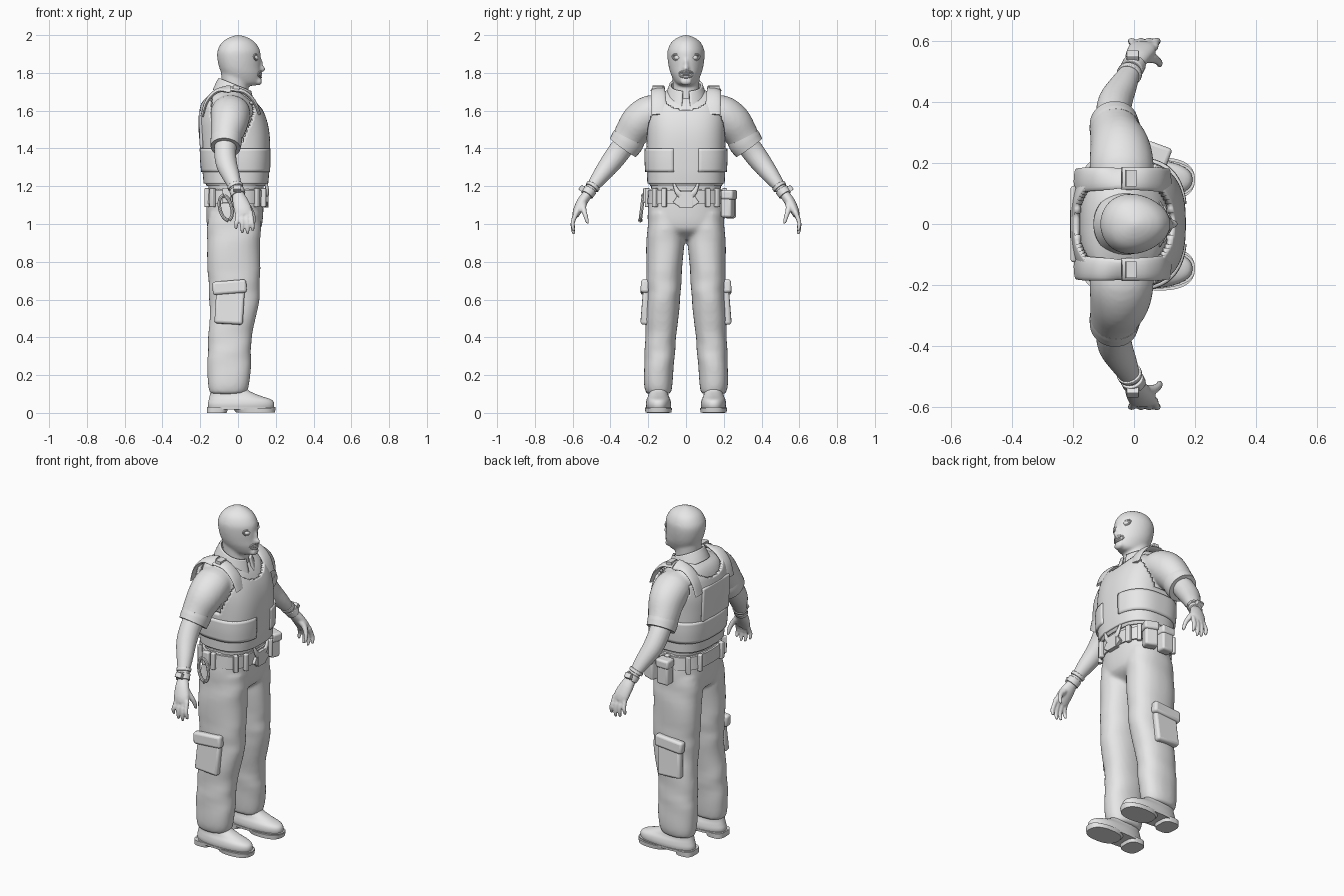
import bpy, bmesh, math
from mathutils import Vector, Matrix

if "Cube" in bpy.data.objects:
    bpy.data.objects.remove(bpy.data.objects["Cube"])

grey = bpy.data.materials.new("plain grey")
grey.diffuse_color = (0.8, 0.8, 0.8, 1)
grey.use_nodes = True
grey.node_tree.nodes["Principled BSDF"].inputs["Base Color"].default_value = grey.diffuse_color


def finish(name, bm, mirror=False, thick=0, remesh=0, bevel=0, angle=40):
    bmesh.ops.recalc_face_normals(bm, faces=bm.faces)
    me = bpy.data.meshes.new(name)
    bm.to_mesh(me)
    bm.free()
    ob = bpy.data.objects.new(name, me)
    bpy.context.collection.objects.link(ob)
    me.materials.append(grey)
    if thick:
        m = ob.modifiers.new("thickness", 'SOLIDIFY')
        m.thickness, m.offset = thick, 0
    if bevel:
        m = ob.modifiers.new("round", 'BEVEL')
        m.width, m.segments = bevel, 3
    if mirror:
        ob.modifiers.new("mirror", 'MIRROR').use_axis = (False, True, False)
    if remesh:
        m = ob.modifiers.new("blend", 'REMESH')
        m.mode, m.voxel_size, m.use_smooth_shade = 'VOXEL', remesh, True
        m = ob.modifiers.new("soften", 'SMOOTH')
        m.factor, m.iterations = 0.5, 5
    bpy.ops.object.select_all(action='DESELECT')
    ob.select_set(True)
    bpy.context.view_layer.objects.active = ob
    bpy.ops.object.shade_smooth_by_angle(angle=math.radians(angle))
    return ob


def spline(rows, n):
    """Smooth in-between rows through the given rows."""
    out = []
    for i in range(len(rows) - 1):
        p = [rows[max(i - 1, 0)], rows[i], rows[i + 1], rows[min(i + 2, len(rows) - 1)]]
        for k in range(n):
            t = k / n
            out.append([0.5 * (2 * b + (c - a) * t + (2 * a - 5 * b + 4 * c - d) * t * t
                               + (3 * b - a - 3 * c + d) * t ** 3) for a, b, c, d in zip(*p)])
    return out + [list(rows[-1])]


def skin(bm, rings, cap=True, keep=None):
    vs = [[bm.verts.new(p) for p in r] for r in rings]
    n = len(vs[0])
    for a, b in zip(vs, vs[1:]):
        for i in range(n):
            q = (a[i], a[(i + 1) % n], b[(i + 1) % n], b[i])
            if keep is None or keep(sum((v.co for v in q), Vector()) / 4):
                bm.faces.new(q)
    if cap:
        bm.faces.new(vs[0])
        bm.faces.new(vs[-1])
    bmesh.ops.delete(bm, geom=[v for v in bm.verts if not v.link_faces], context='VERTS')


def loft(bm, rows, s=1, seg=40, power=2.0, n=4, taper=0, tilt=0, fold=0, **kw):
    """Level rings; row = z, back x, front x, centre y, half width."""
    rings = []
    for z, xb, xf, yc, ry in spline(rows, n):
        ring = []
        for i in range(seg):
            a = 2 * math.pi * (i + 0.5) / seg
            c, d = math.cos(a), math.sin(a)
            w = 1 + fold * math.sin(z * 34 + 2 * a + math.sin(z * 19))
            x = (xb + xf) / 2 + w * (xf - xb) / 2 * math.copysign(abs(c) ** (2 / power), c)
            y = w * ry * math.copysign(abs(d) ** (2 / power), d) * (1 - taper * c)
            ring.append(Vector((x, s * (yc + y), z - tilt * x)))
        rings.append(ring)
    skin(bm, rings, **kw)


def tube(bm, rows, s=1, seg=20, n=4, **kw):
    """Rings across a path; row = x, y, z, half width, half depth."""
    pts = spline(rows, n)
    rings = []
    for i, p in enumerate(pts):
        t = (Vector(pts[min(i + 1, len(pts) - 1)][:3]) - Vector(pts[max(i - 1, 0)][:3])).normalized()
        u = Vector((1, 0, 0))
        u = (u - t * u.dot(t)).normalized()
        v = t.cross(u)
        ring = [Vector(p[:3]) + u * p[3] * math.cos(2 * math.pi * k / seg)
                + v * p[4] * math.sin(2 * math.pi * k / seg) for k in range(seg)]
        rings.append([Vector((q.x, s * q.y, q.z)) for q in ring])
    skin(bm, rings, **kw)


def box(bm, c, size, rot=(0, 0, 0)):
    m = Matrix.LocRotScale(Vector(c), Matrix.Rotation(rot[2], 3, 'Z') @ Matrix.Rotation(rot[1], 3, 'Y')
                           @ Matrix.Rotation(rot[0], 3, 'X'), Vector(size))
    bmesh.ops.create_cube(bm, size=1, matrix=m)


def ball(bm, c, r):
    bmesh.ops.create_uvsphere(bm, u_segments=20, v_segments=12, radius=1,
                              matrix=Matrix.LocRotScale(Vector(c), None, Vector(r)))


def loop_points(f, r, n=28, **kw):
    """Closed thin rod along f(angle)."""
    bm = bmesh.new()
    rings = []
    for i in range(n + 1):
        a = 2 * math.pi * i / n
        p, t = f(a), (f(a + 0.05) - f(a - 0.05)).normalized()
        u = t.orthogonal() if abs(t.x) > 0.95 else (Vector((1, 0, 0)) - t * t.x).normalized()
        v = t.cross(u)
        rings.append([p + (u * math.cos(b) + v * math.sin(b)) * r
                      for b in (2 * math.pi * k / 8 for k in range(8))])
    skin(bm, rings, cap=False)
    return bm


# Hooded head with neck, nose and lips
bm = bmesh.new()
loft(bm, [(1.732, -.04, .085, 0, .03), (1.745, -.07, .112, 0, .055), (1.79, -.085, .122, 0, .078),
          (1.83, -.1, .12, 0, .09), (1.88, -.11, .12, 0, .097), (1.92, -.108, .116, 0, .096),
          (1.96, -.086, .092, 0, .078), (1.985, -.052, .056, 0, .048), (2.0, -.01, .015, 0, .01)], taper=.14)
loft(bm, [(1.6, -.085, .06, 0, .07), (1.72, -.085, .055, 0, .07), (1.8, -.09, .06, 0, .073)])
ball(bm, (.122, 0, 1.822), (.024, .016, .018))
ball(bm, (.118, 0, 1.845), (.014, .011, .034))
ball(bm, (.108, 0, 1.755), (.02, .032, .022))
finish("hooded_head", bm, remesh=.008)
finish("eye_opening", loop_points(lambda a: Vector(
    (.113 - .014 * (math.cos(a) + 1), .043 + .029 * math.cos(a), 1.881 + .016 * math.sin(a) + .006 * math.cos(a))),
    .0045), mirror=True)
finish("mouth_opening", loop_points(lambda a: Vector(
    (.123 - .018 * math.cos(a) ** 2, .036 * math.cos(a), 1.793 + .017 * math.sin(a))), .005))
bm = bmesh.new()
ball(bm, (.092, .043, 1.88), (.016, .02, .014))
finish("eye", bm, mirror=True)
bm = bmesh.new()
ball(bm, (.118, 0, 1.797), (.009, .024, .006))
ball(bm, (.118, 0, 1.788), (.009, .021, .006))
finish("lips", bm)

# Shirt: torso blended with short sleeves
torso = [(1.17, -.155, .135, 0, .185), (1.3, -.165, .14, 0, .185), (1.45, -.18, .142, 0, .188),
         (1.55, -.185, .125, 0, .19), (1.63, -.172, .088, 0, .185), (1.675, -.15, .045, 0, .165),
         (1.70, -.12, .02, 0, .12), (1.72, -.09, .0, 0, .07)]
bm = bmesh.new()
loft(bm, torso, power=2.6)
for s in (1, -1):
    tube(bm, [(-.04, .1, 1.6, .09, .07), (-.04, .18, 1.59, .105, .095), (-.045, .245, 1.54, .1, .1),
              (-.06, .295, 1.47, .085, .088), (-.066, .33, 1.41, .076, .082)], s, seg=28)
finish("shirt", bm, remesh=.011)
bm = bmesh.new()
tube(bm, [(-.06, .3, 1.46, .083, .087), (-.063, .313, 1.435, .083, .089), (-.066, .334, 1.405, .079, .085)], seg=28)
finish("sleeve_cuff", bm, mirror=True)

# Vest shell with armholes and neck opening
vest = [(z, xb - .015, xf + .017, 0, ry + .012) for z, xb, xf, c, ry in torso[:6]]
vest[0] = (1.215, -.172, .15, 0, .195)


def vest_keep(c):
    arm = abs(c.y) > .135 and c.z > 1.43 and abs(c.x + .03) < .05 + .42 * min(c.z - 1.43, .15)
    neck = c.z > 1.6 + .03 * (c.x < 0) + 3 * c.y * c.y
    return not arm and not neck


bm = bmesh.new()
loft(bm, vest, power=2.7, seg=96, n=9, cap=False, keep=vest_keep)
finish("vest", bm, thick=.02)
bm = bmesh.new()
tube(bm, [(.115, .14, 1.58, .008, .042), (.085, .145, 1.65, .01, .04), (.03, .148, 1.7, .012, .038),
          (-.04, .15, 1.715, .012, .038)], seg=16)
tube(bm, [(-.04, .15, 1.715, .012, .038), (-.11, .148, 1.705, .012, .038), (-.165, .145, 1.65, .01, .04),
          (-.19, .14, 1.57, .008, .042)], seg=16)
box(bm, (-.01, .15, 1.722), (.035, .055, .02), (0, .1, 0))
finish("shoulder_strap", bm, mirror=True)
bm = bmesh.new()
box(bm, (-.196, 0, 1.5), (.018, .25, .2), (0, -.03, 0))
finish("back_panel", bm, bevel=.008)

# Waist band open at the front, belly hem
bm = bmesh.new()
loft(bm, [(1.275, -.186, .163, 0, .207), (1.34, -.192, .166, 0, .211), (1.4, -.194, .165, 0, .21)],
     power=2.8, seg=80, n=3, cap=False, keep=lambda c: not (c.x > 0 and abs(c.y) < .068))
finish("vest_band", bm, thick=.018)
bm = bmesh.new()
loft(bm, [(1.2, -.165, .142, 0, .19), (1.225, -.176, .156, 0, .2), (1.25, -.176, .155, 0, .2)], power=2.6)
finish("vest_hem", bm)

# Shirt collar, open at the throat
bm = bmesh.new()
loft(bm, [(1.655, -.128, .088, 0, .108), (1.69, -.115, .078, 0, .096), (1.73, -.098, .066, 0, .082)],
     seg=48, tilt=.42, cap=False, keep=lambda c: not (c.x > 0 and abs(c.y) < .13 * (1.71 - c.z) + .014))
finish("collar", bm, thick=.012)

# Trousers: hips blended with two creased legs
bm = bmesh.new()
loft(bm, [(.92, -.08, .05, 0, .05), (.96, -.15, .11, 0, .17), (1.0, -.165, .128, 0, .2), (1.08, -.168, .135, 0, .202),
          (1.19, -.16, .138, 0, .188)], power=2.4)
for s in (1, -1):
    loft(bm, [(.1, -.15, .045, .145, .064), (.15, -.16, .06, .147, .074), (.25, -.162, .068, .143, .079),
              (.4, -.157, .072, .134, .082), (.5, -.152, .095, .128, .086), (.6, -.152, .113, .119, .088),
              (.8, -.162, .117, .114, .097), (.94, -.165, .12, .107, .1), (1.06, -.155, .12, .1, .098)],
         s, power=2.3, fold=.018)
finish("trousers", bm, remesh=.011)

# Cargo pockets with slanted flaps
bm = bmesh.new()
box(bm, (-.045, .212, .56), (.15, .045, .18), (.08, .06, 0))
box(bm, (-.045, .217, .665), (.18, .045, .07), (.05, -.08, 0))
finish("cargo_pocket", bm, mirror=True, bevel=.014)

# Belt, loops and buckle
bm = bmesh.new()
loft(bm, [(1.105, -.175, .143, 0, .205), (1.18, -.17, .146, 0, .2)], power=2.5, n=1)
finish("belt", bm)
bm = bmesh.new()
for x, y, r in ((.135, .115, .25), (.1, .165, .75), (-.165, .1, 0), (-.02, .205, 1.57), (-.135, .17, -.7)):
    box(bm, (x, y, 1.14), (.026, .026, .1), (0, 0, r))
finish("belt_loop", bm, mirror=True, bevel=.005)
bm = bmesh.new()
box(bm, (.15, 0, 1.13), (.025, .075, .085))
for s in (1, -1):
    tube(bm, [(.15, .02, 1.15, .012, .02), (.155, .045, 1.17, .01, .015), (.15, .065, 1.215, .008, .006)], s, seg=10)
    box(bm, (.15, s * .042, 1.12), (.018, .04, .04), (s * .6, 0, 0))
finish("buckle", bm, bevel=.006)

# Belt pouches on one side, snap ring and keeper on the other
bm = bmesh.new()
box(bm, (.07, .222, 1.105), (.075, .06, .14), (0, 0, -.35))
box(bm, (.075, .228, 1.155), (.085, .068, .05), (0, 0, -.35))
box(bm, (-.025, .235, 1.1), (.075, .06, .14))
box(bm, (-.025, .237, 1.155), (.085, .068, .05))
finish("belt_pouch", bm, bevel=.012)
finish("snap_ring", loop_points(lambda a: Vector(
    (-.065 + .032 * math.cos(a) - .012 * math.sin(a), -.226 - .008 * (1 - math.sin(a)), 1.085 + .065 * math.sin(a))),
    .009))
bm = bmesh.new()
box(bm, (-.06, -.212, 1.15), (.045, .03, .08))
finish("ring_keeper", bm, bevel=.006)

# Bare forearm with hand, four fingers and thumb
bm = bmesh.new()
tube(bm, [(-.064, .32, 1.43, .06, .06), (-.068, .36, 1.375, .058, .06), (-.06, .405, 1.315, .056, .055),
          (-.035, .455, 1.25, .046, .044), (-.012, .5, 1.19, .034, .031), (.0, .522, 1.158, .032, .027),
          (.012, .548, 1.12, .042, .028), (.026, .573, 1.075, .047, .024), (.034, .584, 1.045, .042, .018)])
for x0, x1, tip in ((-.002, -.01, .972), (.022, .022, .95), (.046, .05, .945), (.068, .078, .962)):
    tube(bm, [(x0, .578, 1.065, .012, .014), (x0 * .5 + x1 * .5, .598, 1.015, .0125, .0125),
              (x1, .6, tip + .03, .011, .011), (x1, .594, tip + .006, .009, .009), (x1, .592, tip, .003, .003)], seg=10)
tube(bm, [(.03, .545, 1.115, .02, .02), (.062, .543, 1.08, .016, .016), (.08, .532, 1.045, .013, .013),
          (.085, .522, 1.01, .01, .01), (.085, .519, 1.0, .003, .003)], seg=10)
finish("forearm_and_hand", bm, mirror=True, remesh=.006)
bm = bmesh.new()
tube(bm, [(-.008, .507, 1.182, .039, .037), (.002, .526, 1.154, .039, .035)], n=1)
tube(bm, [(-.017, .489, 1.205, .042, .039), (-.012, .499, 1.19, .041, .038)], n=1)
box(bm, (-.004, .548, 1.186), (.04, .03, .034), (-.9, 0, 0))
finish("wristband", bm, mirror=True, bevel=.003)

# Shoes: rounded upper, forefoot sole and heel block
bm = bmesh.new()
loft(bm, [(.018, -.155, .185, .146, .062), (.045, -.16, .192, .146, .067), (.07, -.155, .178, .146, .063),
          (.092, -.15, .115, .146, .054), (.12, -.145, .055, .146, .05), (.16, -.14, .03, .146, .05)], power=2.3)
finish("shoe_upper", bm, mirror=True)
bm = bmesh.new()
loft(bm, [(.0, -.165, -.06, .146, .06), (.03, -.165, -.05, .146, .063)], power=3, n=1)
loft(bm, [(.002, -.01, .195, .146, .069), (.026, -.03, .2, .146, .072)], power=2.4, n=1)
loft(bm, [(.018, -.165, .198, .146, .066), (.032, -.165, .2, .146, .068)], power=2.6, n=1)
finish("shoe_sole", bm, mirror=True)
